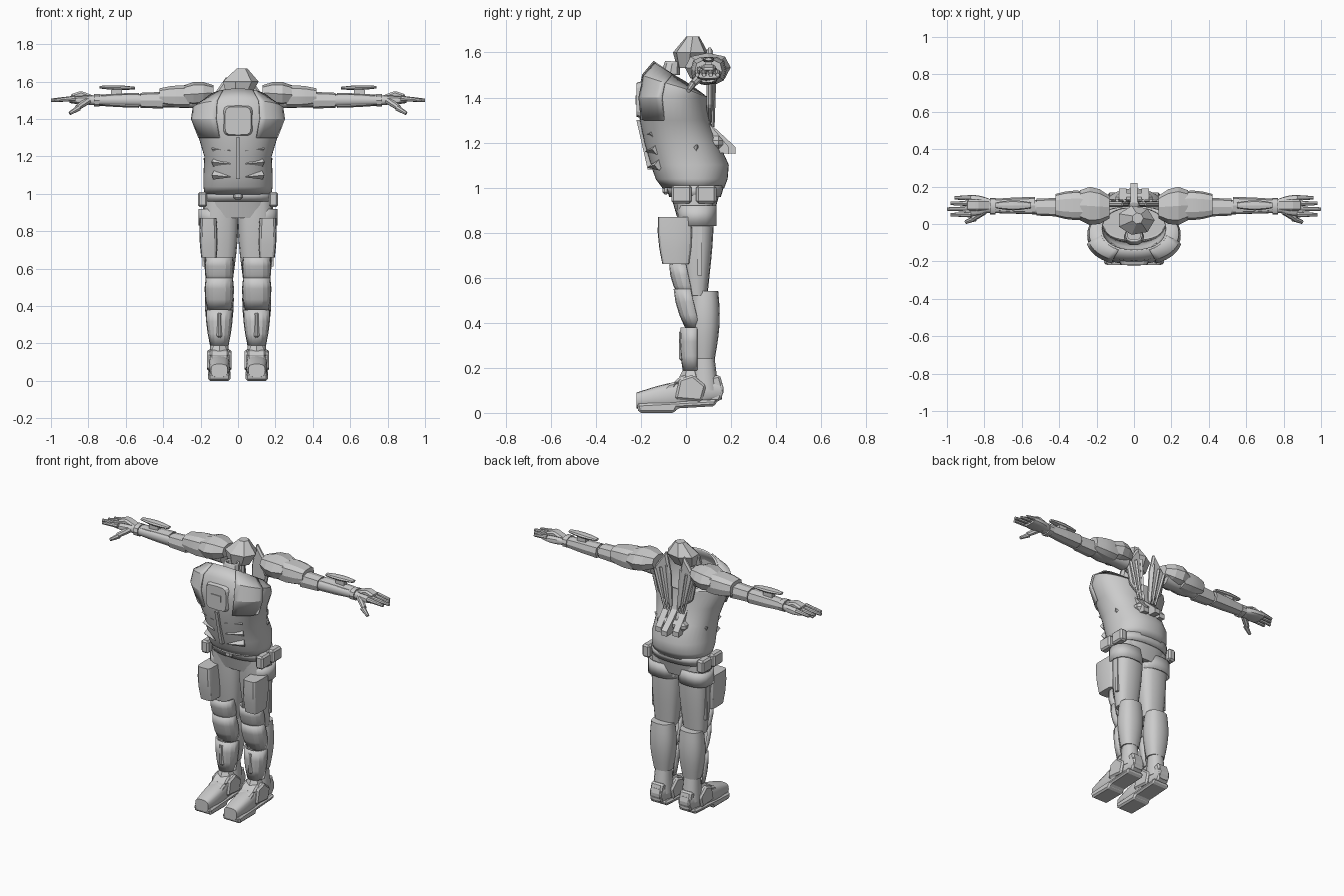
import bpy, bmesh, math
from mathutils import Vector

if "Cube" in bpy.data.objects:
    bpy.data.objects.remove(bpy.data.objects["Cube"])

shade = (.6, .6, .6, 1)
grey = bpy.data.materials.new("light grey")
grey.use_nodes = True
grey.diffuse_color = shade
grey.node_tree.nodes["Principled BSDF"].inputs["Base Color"].default_value = shade

FULL, FRONT, CHEST_SIDE = (0, 360), (180, 360), (295, 345)


def finish(name, bm, mirror, smooth=35, thick=0, bevel=0):
    """Turn a bmesh into a grey object, mirrored when the part comes in pairs."""
    bmesh.ops.recalc_face_normals(bm, faces=bm.faces)
    mesh = bpy.data.meshes.new(name)
    bm.to_mesh(mesh)
    bm.free()
    mesh.materials.append(grey)
    if smooth:
        mesh.shade_smooth()
        mesh.set_sharp_from_angle(angle=math.radians(smooth))
    part = bpy.data.objects.new(name, mesh)
    bpy.context.scene.collection.objects.link(part)
    if thick:
        shell = part.modifiers.new("thickness", "SOLIDIFY")
        shell.thickness, shell.offset = thick, 0
    if bevel:
        chamfer = part.modifiers.new("chamfer", "BEVEL")
        chamfer.width, chamfer.segments = bevel, 1
    if mirror:
        pair = part.modifiers.new("pair", "MIRROR")
        pair.use_mirror_merge = False


def place(axis, along, u, v):
    return {"x": (along, u, v), "y": (u, along, v), "z": (u, v, along)}[axis]


def skin(name, rows, closed, capped, mirror, **look):
    """Join rows of points with faces."""
    bm = bmesh.new()
    rows = [[bm.verts.new(point) for point in row] for row in rows]
    for low, high in zip(rows, rows[1:]):
        for i in range(len(low) if closed else len(low) - 1):
            j = (i + 1) % len(low)
            bm.faces.new((low[i], low[j], high[j], high[i]))
    if capped:
        bm.faces.new(rows[0])
        bm.faces.new(rows[-1])
    finish(name, bm, mirror, **look)


def section(axis, centre, size, sides, power, arc=FULL, tilt=0):
    """Super-ellipse ring across an axis; tilt lifts its front or back."""
    first, last = arc
    points = []
    for i in range(sides if arc == FULL else sides + 1):
        angle = math.radians(first + (last - first) * i / sides)
        c, s = math.cos(angle), math.sin(angle)
        u, v = (r * math.copysign(abs(k) ** (2 / power), k) for r, k in zip(size, (c, s)))
        points.append(Vector(centre) + Vector(place(axis, tilt * s, u, v)))
    return points


def limb(name, start, end, size, end_size=None, bulge=0, axis="z", steps=6, sides=16,
         power=2.4, arc=FULL, hollow=False, mirror=True, **look):
    """Tapering body between two points that swells in the middle."""
    size, end_size = Vector(size), Vector(end_size or size)
    rows = []
    for i in range(steps + 1):
        t = i / steps
        swell = 1 + bulge * math.sin(math.pi * t)
        rows.append(section(axis, Vector(start).lerp(Vector(end), t),
                            size.lerp(end_size, t) * swell, sides, power, arc))
    closed = arc == FULL
    skin(name, rows, closed, closed and not hollow, mirror, **look)


def prism(name, outline, axis, low, high, mirror=True, bevel=0):
    """Extrude a flat outline along an axis."""
    rows = [[place(axis, along, u, v) for u, v in outline] for along in (low, high)]
    skin(name, rows, True, True, mirror, smooth=0, bevel=bevel)


def box(name, centre, size, mirror=True, bevel=0):
    bm = bmesh.new()
    bmesh.ops.create_cube(bm, size=1)
    bmesh.ops.scale(bm, vec=size, verts=bm.verts)
    bmesh.ops.translate(bm, vec=centre, verts=bm.verts)
    finish(name, bm, mirror, smooth=0, bevel=bevel)


def rod(name, start, end, radius, tip_radius, sides=8):
    """Straight tapered rod or spike."""
    bm = bmesh.new()
    start, end = Vector(start), Vector(end)
    bmesh.ops.create_cone(bm, cap_ends=True, segments=sides, radius1=radius, radius2=tip_radius,
                          depth=(end - start).length)
    bm.transform((end - start).to_track_quat("Z", "Y").to_matrix().to_4x4())
    bmesh.ops.translate(bm, vec=(start + end) / 2, verts=bm.verts)
    finish(name, bm, True)


def body_rows(profile, grow=0, arc=FULL, sides=40):
    """Torso rings from height, front, back, half width and tilt."""
    return [section("z", (0, (front + back) / 2, z), (half + grow, (back - front) / 2 + grow),
                    sides, 2.2, arc, tilt) for z, front, back, half, tilt in profile]


# Torso shell, cut lower at the back, with raised chest armour
torso = [(1, -.1, .165, .175, 0), (1.04, -.13, .18, .18, 0), (1.1, -.15, .185, .18, 0),
         (1.2, -.18, .14, .175, 0), (1.3, -.2, .1, .205, 0), (1.4, -.21, .09, .245, 0),
         (1.45, -.19, .09, .235, -.05), (1.48, -.14, .09, .17, -.08)]
skin("torso", body_rows(torso), True, False, False, thick=.01)
skin("chest_yokes", body_rows(torso[4:], .01, CHEST_SIDE, 6), False, False, True, thick=.01, smooth=15)

# Chest badge plate, seam strip and rib spikes
limb("chest_plate", (0, -.19, 1.39), (0, -.22, 1.39), (.085, .085), (.07, .075), axis="y",
     steps=1, power=5, mirror=False, smooth=20)
box("chest_inset", (0, -.22, 1.39), (.07, .01, .04), mirror=False)
prism("front_seam", [(-.22, 1.3), (-.17, 1.08), (-.14, 1.08), (-.18, 1.3)], "x", -.01, .01, mirror=False)
for level in range(3):
    z = 1.1 + .07 * level
    rod(f"rib_spike_{level}", (.13, -.12 - .01 * level, z), (.04, -.17 - .01 * level, z - .01),
        .024, .002, sides=4)
rod("side_spikes", (.16, .04, 1.17), (.185, .05, 1.19), .02, .002, sides=4)

# Back panels, harness and lumbar fins
prism("back_panels", [(.02, 1.28), (.12, 1.36), (.15, 1.5), (.06, 1.63), (.03, 1.5)], "y", .09, .12, bevel=.01)
for strand in range(3):
    x = .05 + .04 * strand
    rod(f"harness_strap_{strand}", (x, .125, 1.57 - x / 2), (x / 2, .12, 1.27), .01, .007, sides=4)
for name, x, reach in (("spine_fin", 0, .22), ("lumbar_fins", .06, .19)):
    prism(name, [(.09, 1.3), (reach, 1.18), (reach, 1.15), (.1, 1.16)], "x", x - .02, x + .02, mirror=x > 0)
box("lumbar_pad", (0, .13, 1.2), (.2, .07, .06), mirror=False, bevel=.02)

# Neck and faceted head
limb("neck_collar", (0, -.07, 1.5), (0, -.06, 1.56), (.05, .04), (.04, .03), sides=10, hollow=True,
     mirror=False, thick=.01)
limb("head", (0, .01, 1.53), (.02, .03, 1.67), (.07, .05), (.03, .03), bulge=1, steps=2, sides=7,
     power=2, mirror=False, smooth=0)

# Shoulder armour and arms
limb("inner_shoulder_pads", (.13, .09, 1.54), (.29, .1, 1.53), (.06, .04), (.08, .05), bulge=.45,
     axis="x", steps=3, sides=8, power=2.4, smooth=0)
limb("outer_shoulder_pads", (.26, .1, 1.52), (.42, .1, 1.52), (.075, .06), (.06, .045), bulge=.15,
     axis="x", steps=3, sides=10, power=3, smooth=20)
limb("arms", (.15, .09, 1.5), (.8, .09, 1.5), (.05, .045), (.03, .025), axis="x")
limb("upper_arm_guards", (.4, .09, 1.5), (.52, .09, 1.5), (.05, .045), (.045, .04),
     axis="x", steps=1, sides=8, power=3, smooth=0)
limb("forearm_guards", (.53, .1, 1.5), (.74, .1, 1.5), (.045, .04), (.035, .03), bulge=.05,
     axis="x", steps=2, sides=8, power=3, smooth=0)
limb("forearm_top_plates", (.55, .1, 1.565), (.74, .1, 1.57), (.015, .007), bulge=.8, axis="x",
     steps=4, sides=8, smooth=0)
box("forearm_mounts", (.65, .1, 1.545), (.06, .03, .03))
limb("wrist_bands", (.74, .095, 1.5), (.77, .095, 1.5), (.045, .035), axis="x", steps=1, sides=10)

# Hands
limb("palms", (.76, .1, 1.5), (.9, .1, 1.5), (.03, .02), (.05, .015), bulge=.3, axis="x", power=3)
prism("hand_plates", [(.76, 1.52), (.84, 1.55), (.9, 1.53), (.88, 1.51)], "y", .07, .13, bevel=.01)
for digit in range(4):
    y = .05 + .03 * digit
    rod(f"finger_{digit}", (.87, y, 1.51), (1 - .02 * abs(digit - 1), y, 1.5), .015, .009)
rod("thumb_base", (.8, .07, 1.5), (.86, .03, 1.46), .02, .016)
rod("thumb_tip", (.85, .03, 1.46), (.9, .01, 1.43), .016, .01)

# Hips, belt and pouches
limb("hips", (0, .04, .87), (0, .04, 1.01), (.17, .08), (.175, .12), sides=28, mirror=False)
limb("belt", (0, .04, .96), (0, .04, 1.01), (.18, .11), (.18, .125), steps=1, sides=28, hollow=True,
     mirror=False, thick=.01)
box("belt_buckle", (0, -.09, .99), (.05, .03, .04), mirror=False, bevel=.01)
for name, y in (("belt_pouches", -.02), ("rear_pouches", .09)):
    box(name, (.19, y, .97), (.05, .09, .08), bevel=.01)

# Legs with thigh bands and pocket plates
limb("thighs", (.09, .04, .97), (.1, .05, .52), (.095, .085), (.07, .045), bulge=.12, power=2.6)
limb("thigh_bands", (.105, .05, .83), (.105, .05, .92), (.1, .08), hollow=True, steps=1, thick=.01)
limb("thigh_plates", (.155, -.045, .66), (.16, -.05, .87), (.042, .06), (.045, .075), bulge=.12,
     steps=3, power=5, smooth=20)
box("thigh_straps", (.18, .06, .73), (.02, .02, .24))

# Curved guards down the front of each leg
for name, top, bottom, front, base, bulge in (
        ("knee_caps", .66, .52, -.07, -.03, .15),
        ("knee_guards", .55, .38, -.05, 0, .15),
        ("shin_guards", .38, .19, -.02, -.01, .1)):
    limb(name, (.1, front + .07, top), (.1, base + .06, bottom), (.068, .07),
         (.045 if bottom < .3 else .06, .06), bulge=bulge, steps=3, sides=8, arc=FRONT, thick=.01, smooth=20)
box("shin_ridges", (.1, -.02, .3), (.03, .02, .14), bevel=.01)
limb("calves", (.1, .085, .54), (.1, .08, .24), (.068, .058), (.055, .048), bulge=.25)

# Boots
limb("ankles", (.1, .08, .26), (.1, .085, .1), (.045, .045), (.055, .06), sides=12)
limb("toes", (.1, -.22, .055), (.1, -.03, .08), (.045, .035), (.055, .06), bulge=.1, axis="y", power=3)
limb("heels", (.1, -.03, .09), (.1, .16, .1), (.058, .065), (.04, .04), bulge=.1, axis="y", power=3)
prism("soles", [(-.21, 0), (-.05, 0), (-.04, .02), (.13, .03), (.14, .06), (-.22, .04)],
      "x", .04, .16, bevel=.01)
for strap in range(3):
    y, z = -.13 + .05 * strap, .1 + .03 * strap
    prism(f"instep_plate_{strap}", [(y - .03, z - .03), (y, z), (y + .04, z + .01), (y + .03, z - .04)],
          "x", .05, .15, bevel=.01)
prism("ankle_plates", [(-.05, .06), (-.03, .15), (.03, .17), (.09, .12), (.07, .05)], "x", .035, .165, bevel=.01)
prism("heel_guards", [(.1, .05), (.15, .05), (.17, .1), (.15, .17), (.11, .16)], "x", .06, .14, bevel=.01)
rod("boot_cuffs", (.1, .02, .16), (.1, .02, .2), .05, .03, sides=6)
